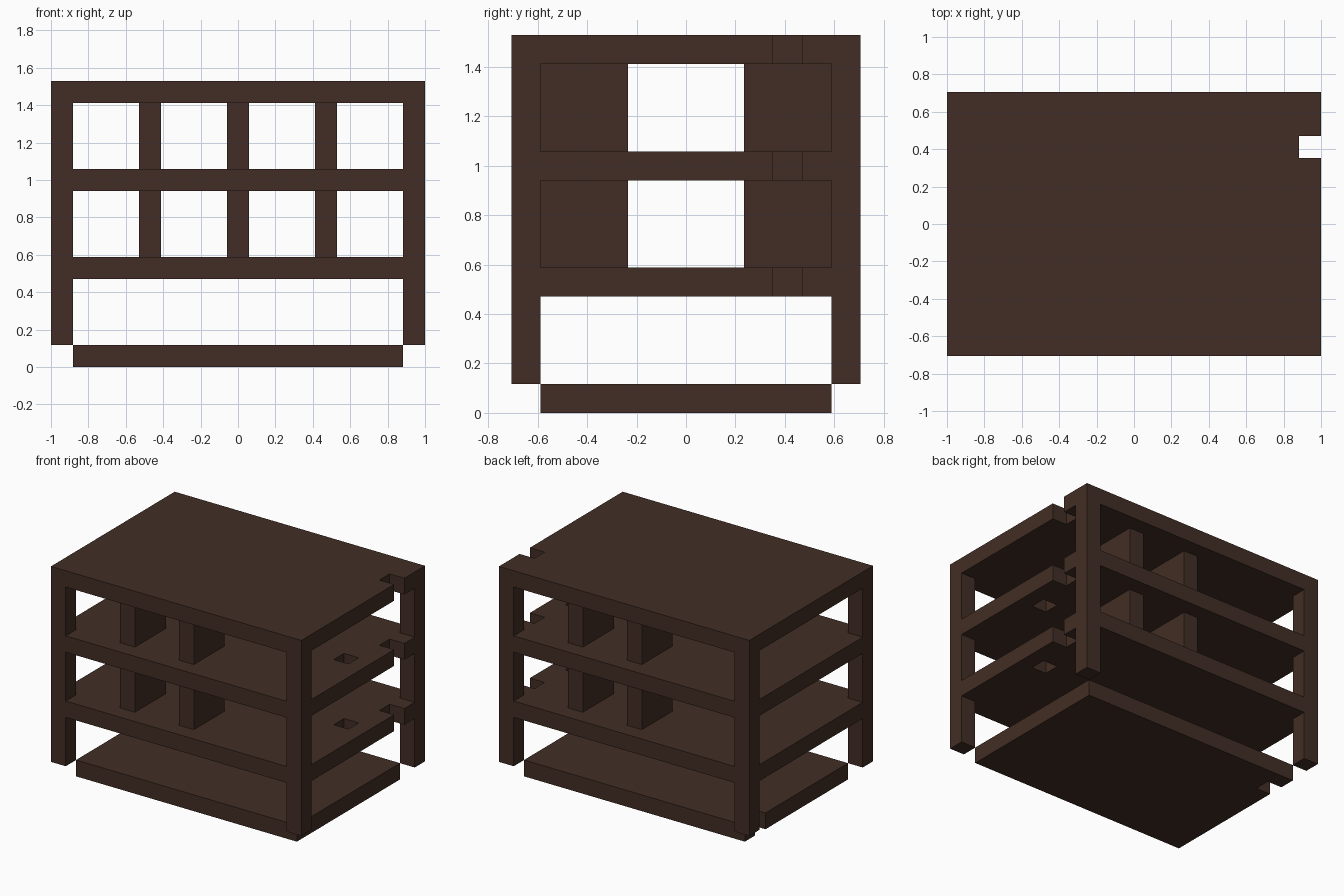
import bpy
import bmesh
from mathutils import Vector

# Remove the default cube
default = bpy.data.objects.get("Cube")
if default:
    bpy.data.objects.remove(default, do_unlink=True)

U = 2 / 17  # one grid unit: the model is 17 x 12 x 13 units

# Single dark wood colour
wood = bpy.data.materials.new("dark_brown_wood")
wood.use_nodes = True
colour = (0.054, 0.027, 0.018, 1)
wood.diffuse_color = colour
shader = next(n for n in wood.node_tree.nodes if n.type == 'BSDF_PRINCIPLED')
shader.inputs["Base Color"].default_value = colour


def board(name, x, y, z, gaps=()):
    """Board over ranges x, y, z, with square unit gaps given by their low corner."""
    xs = sorted({*x, *(g[0] + d for g in gaps for d in (0, 1))})
    ys = sorted({*y, *(g[1] + d for g in gaps for d in (0, 1))})
    bm = bmesh.new()
    for x0, x1 in zip(xs, xs[1:]):
        for y0, y1 in zip(ys, ys[1:]):
            if (x0, y0) in gaps:
                continue
            corners = ((x0, y0), (x1, y0), (x1, y1), (x0, y1))
            bm.faces.new([bm.verts.new((a * U, b * U, z[0] * U)) for a, b in corners])
    bmesh.ops.remove_doubles(bm, verts=bm.verts, dist=0.001)
    top = bmesh.ops.extrude_face_region(bm, geom=bm.faces[:], use_keep_orig=True)["geom"]
    rise = Vector((0, 0, (z[1] - z[0]) * U))
    bmesh.ops.translate(bm, vec=rise, verts=[v for v in top if isinstance(v, bmesh.types.BMVert)])
    bmesh.ops.dissolve_limit(bm, angle_limit=0.01, verts=bm.verts[:], edges=bm.edges[:])
    bmesh.ops.recalc_face_normals(bm, faces=bm.faces[:])
    mesh = bpy.data.meshes.new(name)
    bm.to_mesh(mesh)
    bm.free()
    mesh.materials.append(wood)
    obj = bpy.data.objects.new(name, mesh)
    bpy.context.collection.objects.link(obj)
    return obj


# Base tray with a notch in its right edge
board("base", (-7.5, 7.5), (-5, 5), (0, 1), [(-7.5, 3)])

# Shelves and top, notched on the left edge; the shelves also have a small hole
notch, hole = (7.5, 3), (6.5, 0)
full_x, full_y = (-8.5, 8.5), (-6, 6)
board("lower_shelf", full_x, full_y, (4, 5), [notch, hole])
board("middle_shelf", full_x, full_y, (8, 9), [notch, hole])
board("top", full_x, full_y, (12, 13), [notch])

# Corner posts, one length under each slab
for z0, level in ((1, "leg"), (5, "lower_post"), (9, "upper_post")):
    for px, side in ((-8.5, "right"), (7.5, "left")):
        for py, end in ((-6, "front"), (5, "back")):
            board(f"{end}_{side}_{level}", (px, px + 1), (py, py + 1), (z0, z0 + 3))

# Dividers: two at the front and two at the back of each tier
for z0, level in ((5, "lower"), (9, "upper")):
    for y0, end, outer in ((-5, "front", -4), (2, "back", 4)):
        for cx, place in ((0, "centre"), (outer, "outer")):
            board(f"{level}_{end}_{place}_divider", (cx - 0.5, cx + 0.5), (y0, y0 + 3), (z0, z0 + 3))
